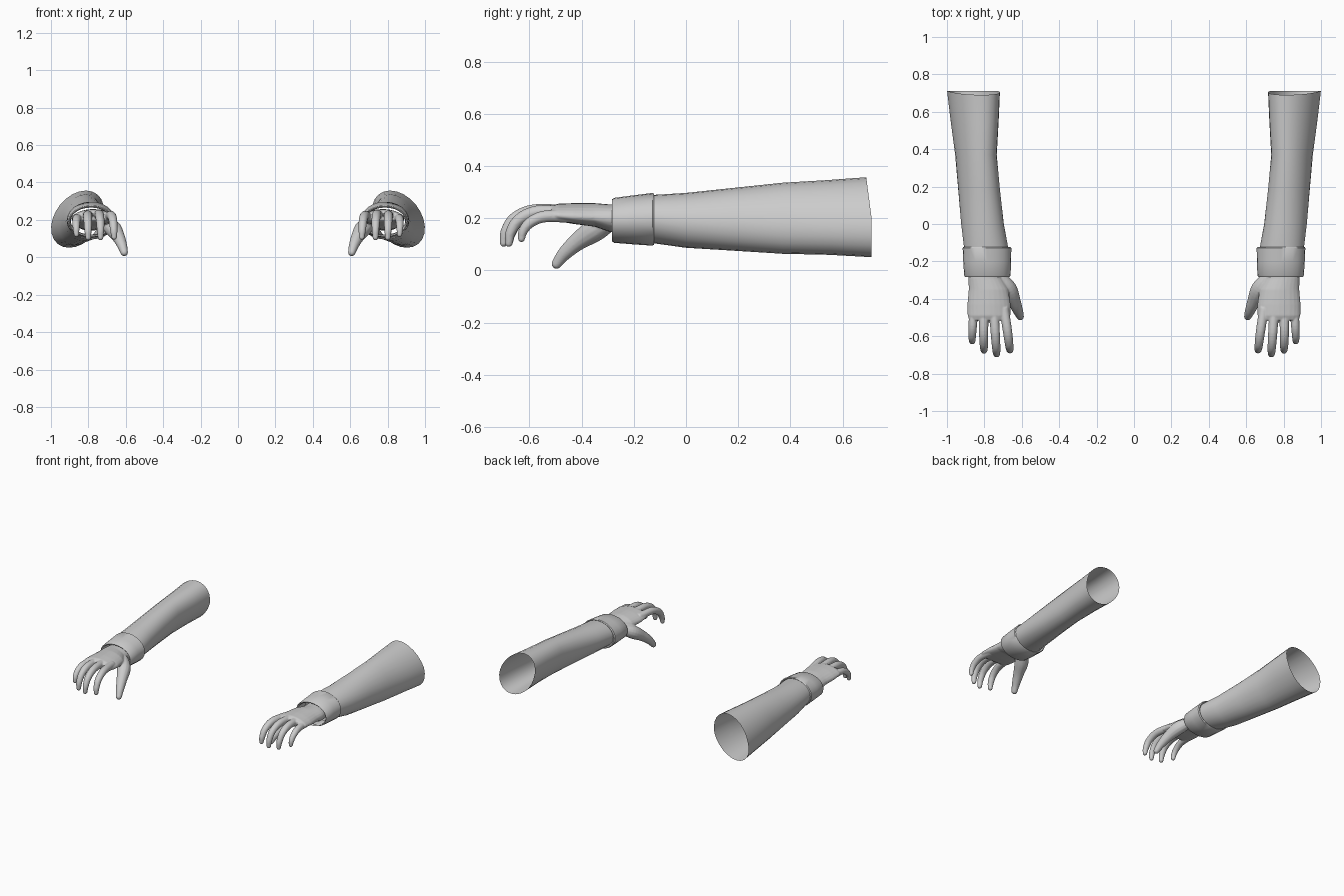
import bpy, bmesh
from math import sin, cos, pi, radians
from mathutils import Vector

if "Cube" in bpy.data.objects:
    bpy.data.objects.remove(bpy.data.objects["Cube"])


def loft(bm, rings, caps=False):
    rows = [[bm.verts.new(p) for p in r] for r in rings]
    for a, b in zip(rows, rows[1:]):
        n = len(a)
        for i in range(n):
            bm.faces.new((a[i], a[(i + 1) % n], b[(i + 1) % n], b[i]))
    if caps:
        bm.faces.new(rows[0][::-1])
        bm.faces.new(rows[-1])


def oval(y, cx, cz, rx, rz, shear=0, lean=0, arch=0, n=24):
    pts = []
    for i in range(n):
        c, s = cos(2 * pi * i / n), sin(2 * pi * i / n)
        pts.append(Vector((cx + rx * c - shear * s, y - lean * max(0, s),
                           cz + rz * s - arch * c * c)))
    return pts


def catmull(pts, steps=5):
    v = [Vector(p) for p in pts]
    v = [2 * v[0] - v[1]] + v + [2 * v[-1] - v[-2]]
    out = []
    for i in range(1, len(v) - 2):
        a, b, c, d = v[i - 1:i + 3]
        for k in range(steps):
            t = k / steps
            out.append(0.5 * (2 * b + (c - a) * t + (2 * a - 5 * b + 4 * c - d) * t * t
                              + (3 * b - a - 3 * c + d) * t ** 3))
    return out + [v[-2]]


def digit(bm, pts, n=14):
    # points are (x, y, z, radius); the last one gets a round tip
    s = catmull(pts_to4(pts))
    rings = []
    for i, p in enumerate(s):
        t = (s[min(i + 1, len(s) - 1)] - s[max(i - 1, 0)]).to_3d().normalized()
        rings.append((p.to_3d(), t, p[3]))
    c, t, r = rings[-1]
    for k in range(1, 5):
        a = k * pi / 2 / 4.4
        rings.append((c + t * r * sin(a), t, r * cos(a)))
    loops = []
    for c, t, r in rings:
        u = Vector((1, 0, 0))
        u = (u - t * u.dot(t)).normalized()
        w = t.cross(u)
        loops.append([c + r * (u * cos(2 * pi * i / n) + w * sin(2 * pi * i / n))
                      for i in range(n)])
    loft(bm, loops, True)


def pts_to4(pts):
    return [Vector(p) for p in pts]


def finish(bm, name, merged=False):
    bmesh.ops.recalc_face_normals(bm, faces=bm.faces)
    me = bpy.data.meshes.new(name)
    bm.to_mesh(me)
    bm.free()
    ob = bpy.data.objects.new(name, me)
    bpy.context.collection.objects.link(ob)
    if merged:
        m = ob.modifiers.new("blend", 'REMESH')
        m.mode, m.voxel_size, m.use_smooth_shade = 'VOXEL', 0.004, True
        m = ob.modifiers.new("soften", 'SMOOTH')
        m.factor, m.iterations = 0.5, 6
    else:
        bpy.ops.object.select_all(action='DESELECT')
        ob.select_set(True)
        bpy.context.view_layer.objects.active = ob
        bpy.ops.object.shade_smooth_by_angle(angle=radians(40))
    m = ob.modifiers.new("mirror", 'MIRROR')
    m.use_mirror_merge = False
    return ob


# sleeves: open tubes, widening toward the back
bm = bmesh.new()
loft(bm, [oval(.71, .858, .204, .134, .153, .045, .02),
          oval(.55, .852, .203, .122, .143, .04, .01),
          oval(.37, .845, .2, .107, .136, .03),
          oval(.18, .828, .196, .11, .12, .02),
          oval(0, .81, .192, .114, .105, .01),
          oval(-.13, .79, .197, .118, .092),
          oval(-.2, .787, .195, .115, .084)])
finish(bm, "sleeves")

# cuffs: folded bands with a thin lip
bm = bmesh.new()
loft(bm, [oval(-.13, .788, .196, .114, .088),
          oval(-.122, .787, .196, .124, .097),
          oval(-.128, .786, .196, .130, .101),
          oval(-.2, .785, .194, .128, .094),
          oval(-.275, .784, .192, .124, .086),
          oval(-.283, .784, .192, .119, .081),
          oval(-.276, .785, .192, .112, .074),
          oval(-.2, .786, .194, .108, .072)])
finish(bm, "cuffs")

# hands: palm, four curled fingers and thumb blended into one skin
bm = bmesh.new()
loft(bm, [oval(-.19, .79, .196, .085, .055),
          oval(-.29, .795, .2, .09, .053),
          oval(-.35, .778, .213, .106, .045, arch=.01),
          oval(-.43, .775, .218, .116, .04, arch=.012),
          oval(-.49, .775, .222, .115, .034, arch=.012),
          oval(-.515, .775, .222, .105, .024, arch=.01)], True)
fingers = [
    [(.695, -.45, .218, .026), (.677, -.57, .222, .025), (.668, -.64, .192, .023),
     (.664, -.67, .145, .02), (.662, -.677, .108, .015)],
    [(.75, -.45, .225, .026), (.742, -.58, .229, .025), (.737, -.655, .2, .023),
     (.735, -.69, .15, .02), (.735, -.698, .105, .015)],
    [(.803, -.45, .222, .026), (.804, -.57, .224, .025), (.803, -.638, .195, .023),
     (.802, -.671, .147, .02), (.801, -.678, .105, .015)],
    [(.856, -.44, .207, .025), (.862, -.54, .207, .023), (.865, -.595, .185, .021),
     (.865, -.623, .152, .018), (.864, -.63, .122, .014)]]
for f in fingers:
    digit(bm, f)
digit(bm, [(.72, -.28, .19, .03), (.672, -.345, .157, .045), (.64, -.415, .11, .035),
           (.62, -.465, .065, .027), (.608, -.495, .026, .02)])
finish(bm, "hands", merged=True)
